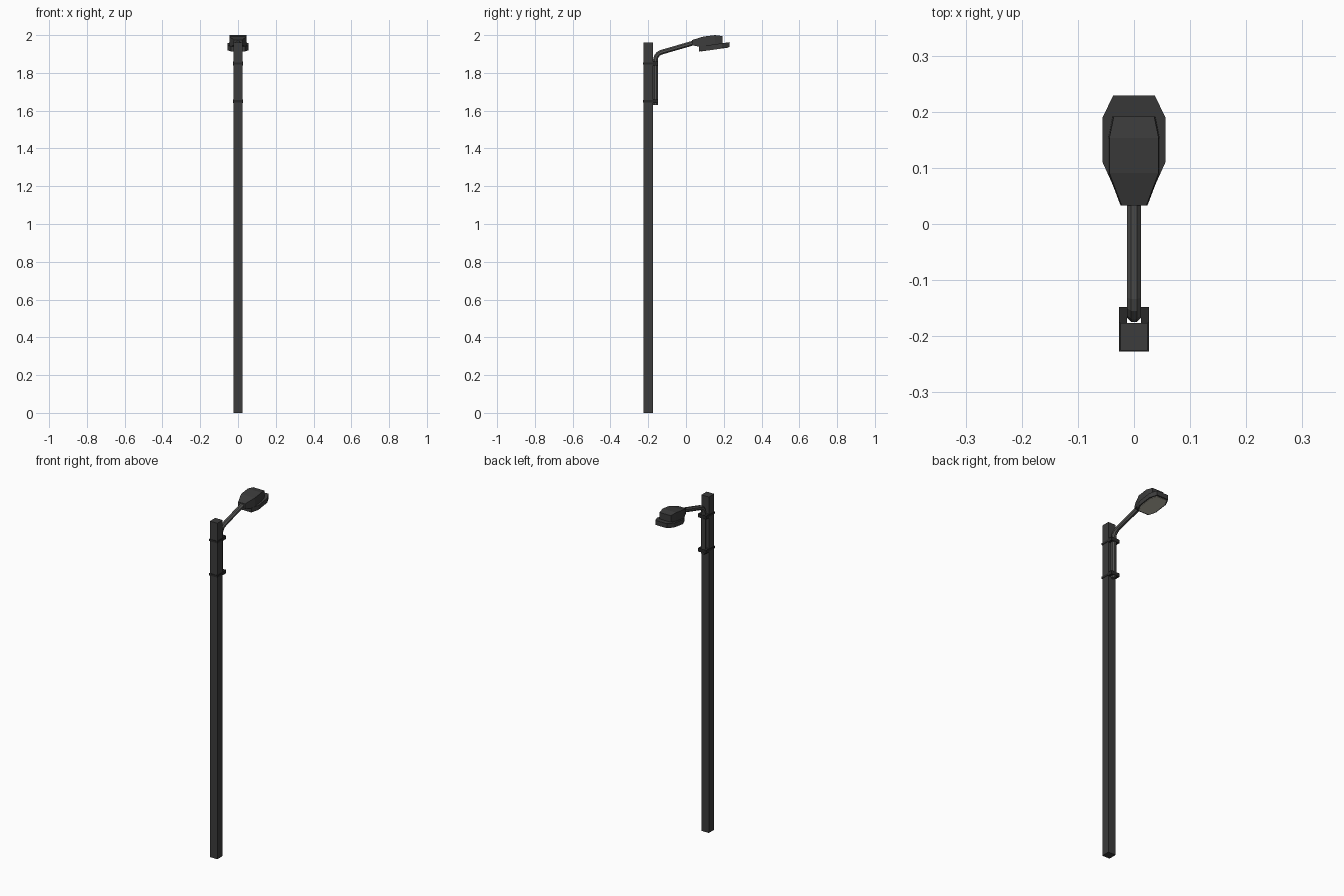
import bpy, bmesh, math
from mathutils import Vector

if "Cube" in bpy.data.objects:
    bpy.data.objects.remove(bpy.data.objects["Cube"])


def material(name, rgb):
    m = bpy.data.materials.new(name)
    m.diffuse_color = (*rgb, 1)
    m.use_nodes = True
    m.node_tree.nodes["Principled BSDF"].inputs["Base Color"].default_value = m.diffuse_color
    return m


DARK = material("dark_grey_paint", (0.045, 0.045, 0.045))
STEEL = material("grey_steel", (0.09, 0.09, 0.088))
BLACK = material("black_metal", (0.022, 0.022, 0.022))
GLASS = material("warm_lens", (0.50, 0.48, 0.40))


def finish(name, bm, mat):
    bmesh.ops.recalc_face_normals(bm, faces=bm.faces)
    me = bpy.data.meshes.new(name)
    bm.to_mesh(me)
    bm.free()
    me.materials.append(mat)
    ob = bpy.data.objects.new(name, me)
    bpy.context.collection.objects.link(ob)
    return ob


def box(name, x, y, z, mat):
    bm = bmesh.new()
    bmesh.ops.create_cube(bm, size=1)
    for v in bm.verts:
        v.co = [a + (c + 0.5) * (b - a) for c, (a, b) in zip(v.co, (x, y, z))]
    return finish(name, bm, mat)


def tube(name, path, r, sides, mat):
    """Sweep a polygon along a path lying in the YZ plane."""
    bm = bmesh.new()
    pts = [Vector((0, *p)) for p in path]
    rings = []
    for i, p in enumerate(pts):
        t = (pts[min(i + 1, len(pts) - 1)] - pts[max(i - 1, 0)]).normalized()
        side = Vector((1, 0, 0))
        up = side.cross(t)
        rings.append([bm.verts.new(p + r * (side * math.cos(a) + up * math.sin(a)))
                      for a in (2 * math.pi * (k + 0.5) / sides for k in range(sides))])
    for a, b in zip(rings, rings[1:]):
        for k in range(sides):
            n = (k + 1) % sides
            bm.faces.new((a[k], a[n], b[n], b[k]))
    bm.faces.new(rings[0])
    bm.faces.new(rings[-1])
    return finish(name, bm, mat)


def loft(name, sections, mat):
    """Mirrored shell from sections (y, bottom half width, top half width, z bottom, z top)."""
    bm = bmesh.new()
    rings = [[bm.verts.new(c) for c in ((-wb, y, z0), (wb, y, z0), (wt, y, z1), (-wt, y, z1))]
             for y, wb, wt, z0, z1 in sections]
    for a, b in zip(rings, rings[1:]):
        for k in range(4):
            n = (k + 1) % 4
            bm.faces.new((a[k], a[n], b[n], b[k]))
    bm.faces.new(rings[0])
    bm.faces.new(rings[-1])
    return finish(name, bm, mat)


# Square post
box("post", (-0.024, 0.024), (-0.225, -0.176), (0, 1.96), DARK)

# Bent arm pipe
cy, cz, r = -0.119, 1.868, 0.043
bend = [(cy - r * math.cos(math.radians(a)), cz + r * math.sin(math.radians(a)))
        for a in (0, 25, 50, 75)]
tube("arm", [(-0.162, 1.63)] + bend + [(0.055, 1.963)], 0.0135, 8, STEEL)

# Two clamps: strap around the post plus a saddle holding the pipe
for i, z in enumerate((1.65, 1.85)):
    zs = (z - 0.006, z + 0.006)
    box(f"strap_back_{i}", (-0.0265, 0.0265), (-0.2275, -0.224), zs, BLACK)
    for s in (-1, 1):
        box(f"strap_side_{i}", sorted((s * 0.0235, s * 0.0265)), (-0.2275, -0.17), zs, BLACK)
        box(f"saddle_{i}", sorted((s * 0.0125, s * 0.0265)), (-0.176, -0.148),
            (z - 0.010, z + 0.010), BLACK)
    box(f"saddle_front_{i}", (-0.0265, 0.0265), (-0.153, -0.148), (z - 0.010, z + 0.010), BLACK)

# Upper housing
loft("lamp_housing", [
    (0.033, 0.024, 0.022, 1.946, 1.974),
    (0.091, 0.046, 0.044, 1.935, 1.992),
    (0.153, 0.046, 0.044, 1.943, 2.000),
    (0.192, 0.038, 0.036, 1.950, 1.995)], DARK)

# Lower tray with glass lens underneath
outline = [(0.070, 0.038), (0.110, 0.056), (0.190, 0.056), (0.229, 0.037)]


def low(y):
    return 1.914 + (y - 0.07) * 0.14


loft("lamp_tray", [(y, w, w, low(y), low(y) + 0.026) for y, w in outline], DARK)
loft("lens", [(0.15 + (y - 0.15) * 0.9, w * 0.88, w * 0.88,
               low(0.15 + (y - 0.15) * 0.9) - 0.002, low(y) + 0.004)
              for y, w in outline], GLASS)
